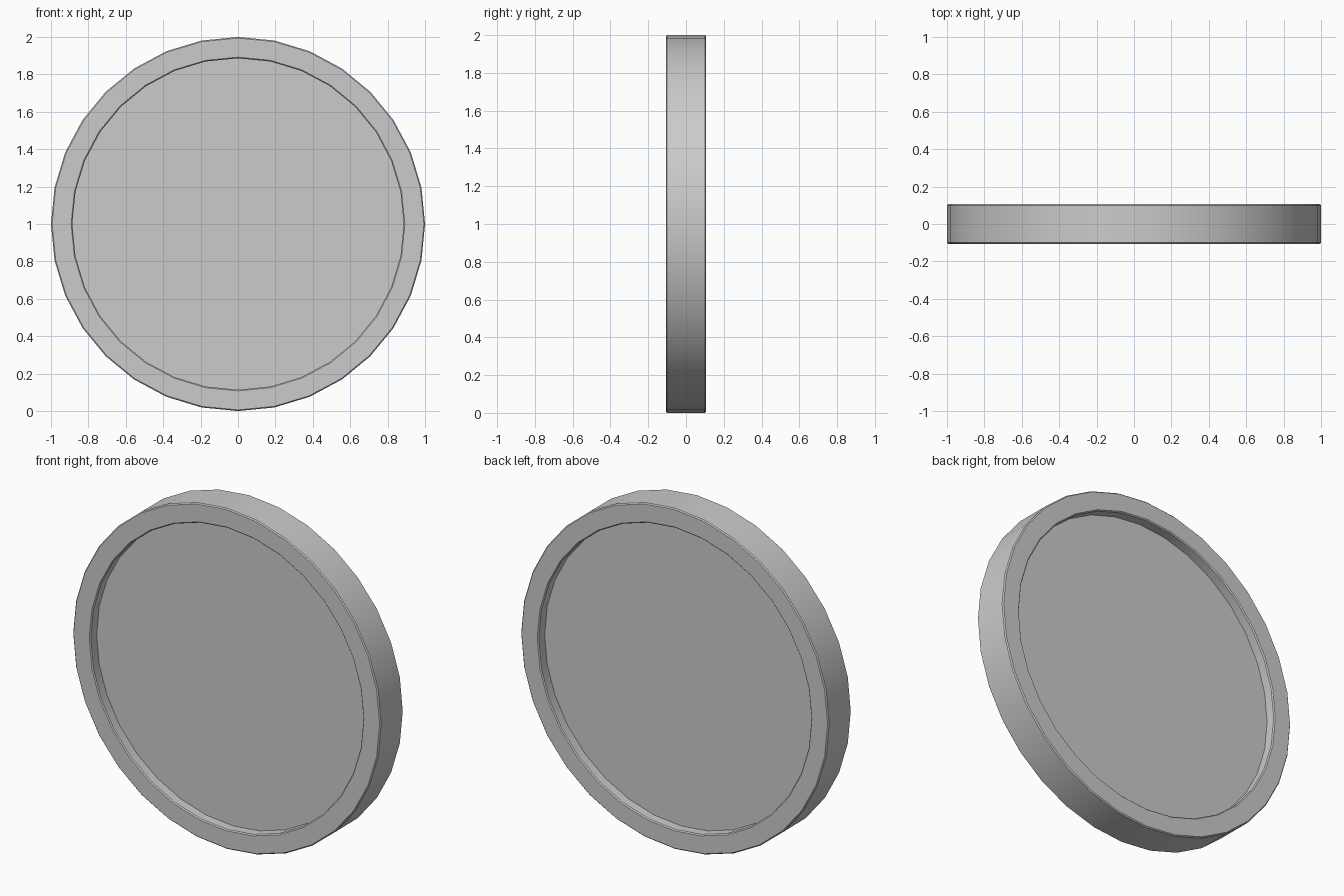
import bpy, bmesh, math
from mathutils import Vector, Matrix

if "Cube" in bpy.data.objects:
    bpy.data.objects.remove(bpy.data.objects["Cube"])

SIDES = 32
R, RI = 1.0, 0.886      # outer radius, recess radius
H, F = 0.106, 0.046     # half thickness, half thickness of the recessed web
B = 0.006               # softened rim edges

# Half profile (radius, y), front face to back face
front = [(0, -F), (RI, -F), (RI, -H + B), (RI + B, -H), (R - B, -H), (R, -H + B)]
profile = front + [(r, -y) for r, y in reversed(front)]

# Lathe the profile around the y axis
bm = bmesh.new()
verts = [bm.verts.new((0, y, r)) for r, y in profile]
edges = [bm.edges.new(pair) for pair in zip(verts, verts[1:])]
bmesh.ops.spin(bm, geom=verts + edges, cent=(0, 0, 0), axis=(0, 1, 0),
               angle=math.tau, steps=SIDES, use_duplicate=False)
bmesh.ops.remove_doubles(bm, verts=bm.verts, dist=1e-4)
bmesh.ops.recalc_face_normals(bm, faces=bm.faces)
bmesh.ops.translate(bm, vec=(0, 0, R), verts=bm.verts)

mesh = bpy.data.meshes.new("rimmed_disc")
bm.to_mesh(mesh)
bm.free()
disc = bpy.data.objects.new("rimmed_disc", mesh)
bpy.context.collection.objects.link(disc)

# Smooth round the rim, keep the recess corner sharp
bpy.context.view_layer.objects.active = disc
disc.select_set(True)
bpy.ops.object.shade_smooth_by_angle(angle=math.radians(30))
